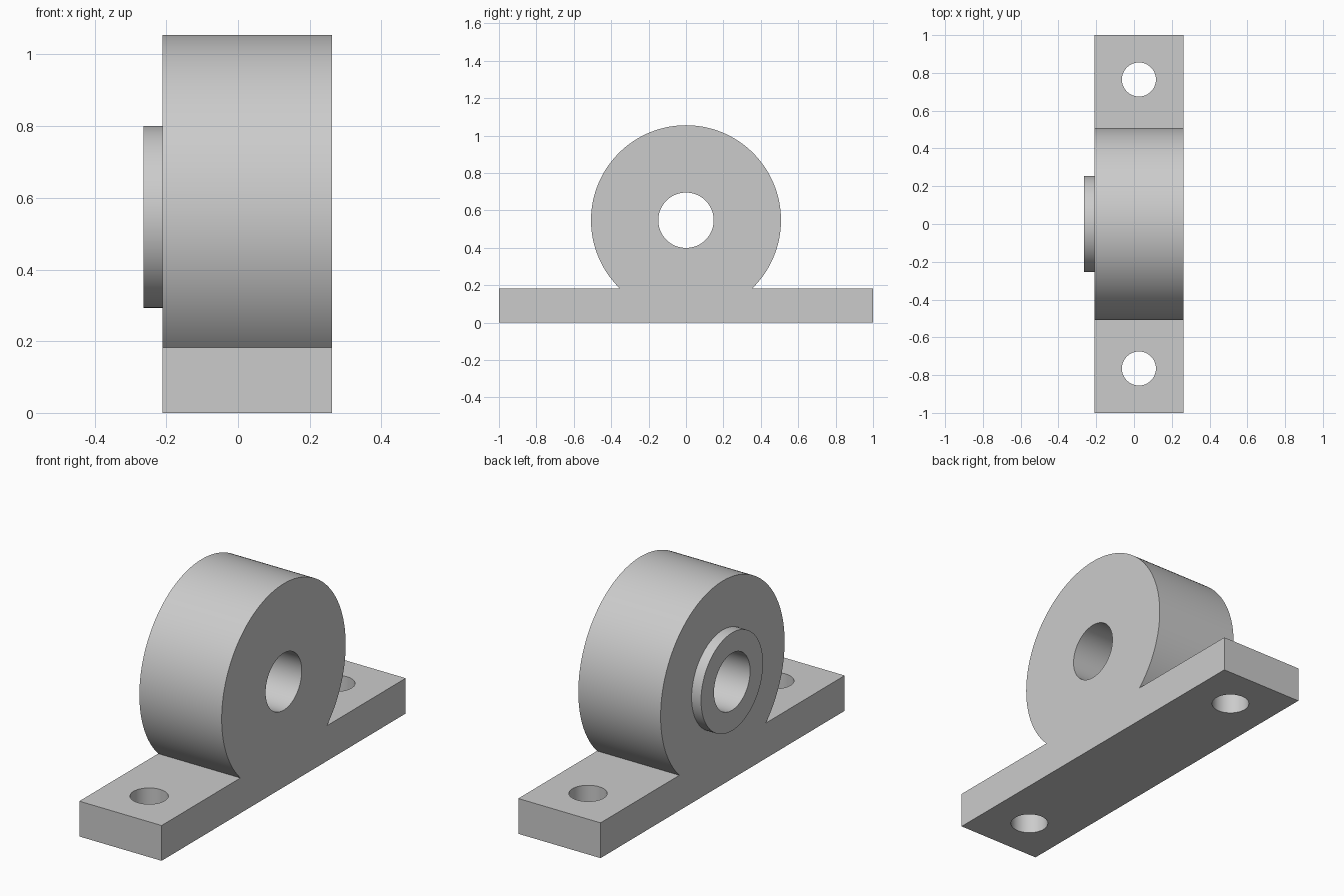
import bpy, bmesh
from math import pi, sin, cos, asin, radians
from mathutils import Matrix

cube = bpy.data.objects.get("Cube")
if cube:
    bpy.data.objects.remove(cube, do_unlink=True)

X0, X1 = -0.21, 0.262          # body faces
MID = (X0 + X1) / 2
AXIS_Z, R_HOUSING, R_BOSS, R_BORE = 0.547, 0.508, 0.254, 0.148
PLATE_TOP, BOSS_FACE = 0.183, -0.264
HOLE_Y, R_HOLE = 0.765, 0.09

grey = bpy.data.materials.new("light grey metal")
grey.use_nodes = True
colour = (0.6, 0.6, 0.6, 1)
grey.diffuse_color = colour
grey.node_tree.nodes["Principled BSDF"].inputs["Base Color"].default_value = colour


def add_object(name, bm):
    bmesh.ops.recalc_face_normals(bm, faces=bm.faces)
    mesh = bpy.data.meshes.new(name)
    bm.to_mesh(mesh)
    bm.free()
    mesh.materials.append(grey)
    obj = bpy.data.objects.new(name, mesh)
    bpy.context.collection.objects.link(obj)
    return obj


def cylinder(name, radius, length, centre, along_x=False):
    bm = bmesh.new()
    turn = Matrix.Rotation(pi / 2 if along_x else 0, 4, 'Y')
    bmesh.ops.create_cone(bm, cap_ends=True, segments=96, radius1=radius, radius2=radius,
                          depth=length, matrix=Matrix.Translation(centre) @ turn)
    return add_object(name, bm)


def combine(target, tool, operation):
    mod = target.modifiers.new(tool.name, 'BOOLEAN')
    mod.operation, mod.solver, mod.object = operation, 'EXACT', tool
    bpy.context.view_layer.objects.active = target
    bpy.ops.object.modifier_apply(modifier=mod.name)
    bpy.data.objects.remove(tool, do_unlink=True)


# Housing and foot plate share one outline, extruded across the width
start = asin((PLATE_TOP - AXIS_Z) / R_HOUSING)
steps = 112
angles = [start + (pi - 2 * start) * i / steps for i in range(steps + 1)]
outline = [(-1, PLATE_TOP), (-1, 0), (1, 0), (1, PLATE_TOP)]
outline += [(R_HOUSING * cos(a), AXIS_Z + R_HOUSING * sin(a)) for a in angles]
bm = bmesh.new()
face = bm.faces.new([bm.verts.new((X0, y, z)) for y, z in outline])
side = bmesh.ops.extrude_face_region(bm, geom=[face])["geom"]
bmesh.ops.translate(bm, vec=(X1 - X0, 0, 0),
                    verts=[v for v in side if isinstance(v, bmesh.types.BMVert)])
housing = add_object("bearing_housing", bm)

# Raised boss on one face
overlap = 0.1
boss_length = X0 - BOSS_FACE + overlap
boss = cylinder("boss", R_BOSS, boss_length, (BOSS_FACE + boss_length / 2, 0, AXIS_Z), True)
combine(housing, boss, 'UNION')

# Shaft bore and the two bolt holes
combine(housing, cylinder("bore_cutter", R_BORE, 2, (0, 0, AXIS_Z), True), 'DIFFERENCE')
for y in (-HOLE_Y, HOLE_Y):
    combine(housing, cylinder("bolt_hole_cutter", R_HOLE, 1, (MID, y, 0)), 'DIFFERENCE')

bpy.ops.object.select_all(action='DESELECT')
housing.select_set(True)
bpy.context.view_layer.objects.active = housing
bpy.ops.object.shade_smooth_by_angle(angle=radians(30))
